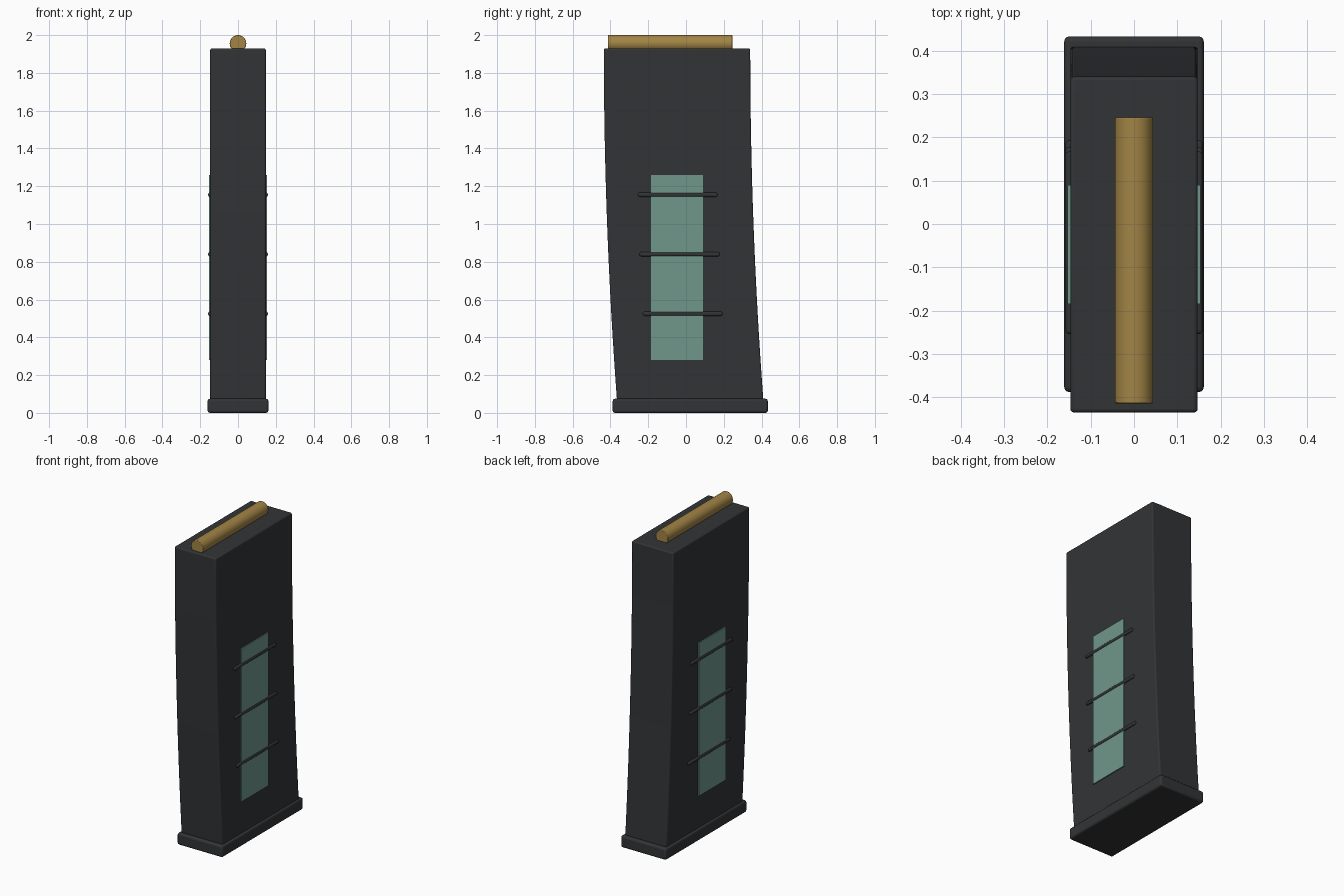
import bpy, bmesh
from math import pi

if "Cube" in bpy.data.objects:
    bpy.data.objects.remove(bpy.data.objects["Cube"])


def material(name, rgb):
    m = bpy.data.materials.new(name)
    m.diffuse_color = (*rgb, 1)
    m.use_nodes = True
    m.node_tree.nodes["Principled BSDF"].inputs["Base Color"].default_value = m.diffuse_color
    return m


dark = material("dark_polymer", (0.032, 0.034, 0.036))
brass = material("brass", (0.36, 0.23, 0.06))
tint = material("window_tint", (0.16, 0.31, 0.26))


def finish(ob, mat, bevel=0, segments=3):
    ob.data.materials.append(mat)
    bpy.ops.object.select_all(action='DESELECT')
    ob.select_set(True)
    bpy.context.view_layer.objects.active = ob
    if bevel:
        b = ob.modifiers.new("bevel", 'BEVEL')
        b.width, b.segments = bevel, segments
        b.limit_method, b.angle_limit = 'ANGLE', 0.6
    bpy.ops.object.shade_smooth_by_angle()
    return ob


def box(name, lo, hi, mat, bevel=0, segments=3):
    bpy.ops.mesh.primitive_cube_add(size=1, location=[(a + b) / 2 for a, b in zip(lo, hi)])
    ob = bpy.context.object
    ob.name = name
    ob.scale = [b - a for a, b in zip(lo, hi)]
    bpy.ops.object.transform_apply(location=False, rotation=False, scale=True)
    return finish(ob, mat, bevel, segments)


# Curved body: side profile swept forward towards the top, extruded across x
Z0, Z1, HALF, STEPS = 0.06, 1.93, 0.147, 16
zs = [Z0 + (Z1 - Z0) * i / STEPS for i in range(STEPS + 1)]
shift = lambda z: 0.07 * ((Z1 - z) / (Z1 - Z0)) ** 2
profile = [(-0.435 + shift(z), z) for z in zs] + [(0.34 + shift(z), z) for z in reversed(zs)]
bm = bmesh.new()
face = bm.faces.new([bm.verts.new((-HALF, y, z)) for y, z in profile])
ext = bmesh.ops.extrude_face_region(bm, geom=[face])
bmesh.ops.translate(bm, vec=(2 * HALF, 0, 0),
                    verts=[v for v in ext["geom"] if isinstance(v, bmesh.types.BMVert)])
bmesh.ops.recalc_face_normals(bm, faces=bm.faces)
mesh = bpy.data.meshes.new("magazine_body")
bm.to_mesh(mesh)
bm.free()
body = bpy.data.objects.new("magazine_body", mesh)
bpy.context.collection.objects.link(body)
finish(body, dark, 0.008)

# Base plate
box("base_plate", (-0.161, -0.388, 0), (0.161, 0.433, 0.075), dark, 0.012)

# Top cartridge
bpy.ops.mesh.primitive_cylinder_add(vertices=32, radius=0.044, depth=0.66,
                                    location=(0, -0.084, 1.956), rotation=(pi / 2, 0, 0))
bpy.context.object.name = "top_cartridge"
finish(bpy.context.object, brass, 0.003, 2)

# Side windows and the ribs crossing them, on both sides
for side, s in (("left", -1), ("right", 1)):
    x0, x1 = sorted((s * 0.140, s * 0.154))
    box(f"window_{side}", (x0, -0.185, 0.28), (x1, 0.09, 1.26), tint)
    x0, x1 = sorted((s * 0.136, s * 0.158))
    for i, (z, y0, y1) in enumerate(((0.525, -0.228, 0.193), (0.84, -0.246, 0.178),
                                     (1.155, -0.254, 0.167))):
        box(f"rib_{side}_{i + 1}", (x0, y0, z - 0.011), (x1, y1, z + 0.011), dark, 0.008)
